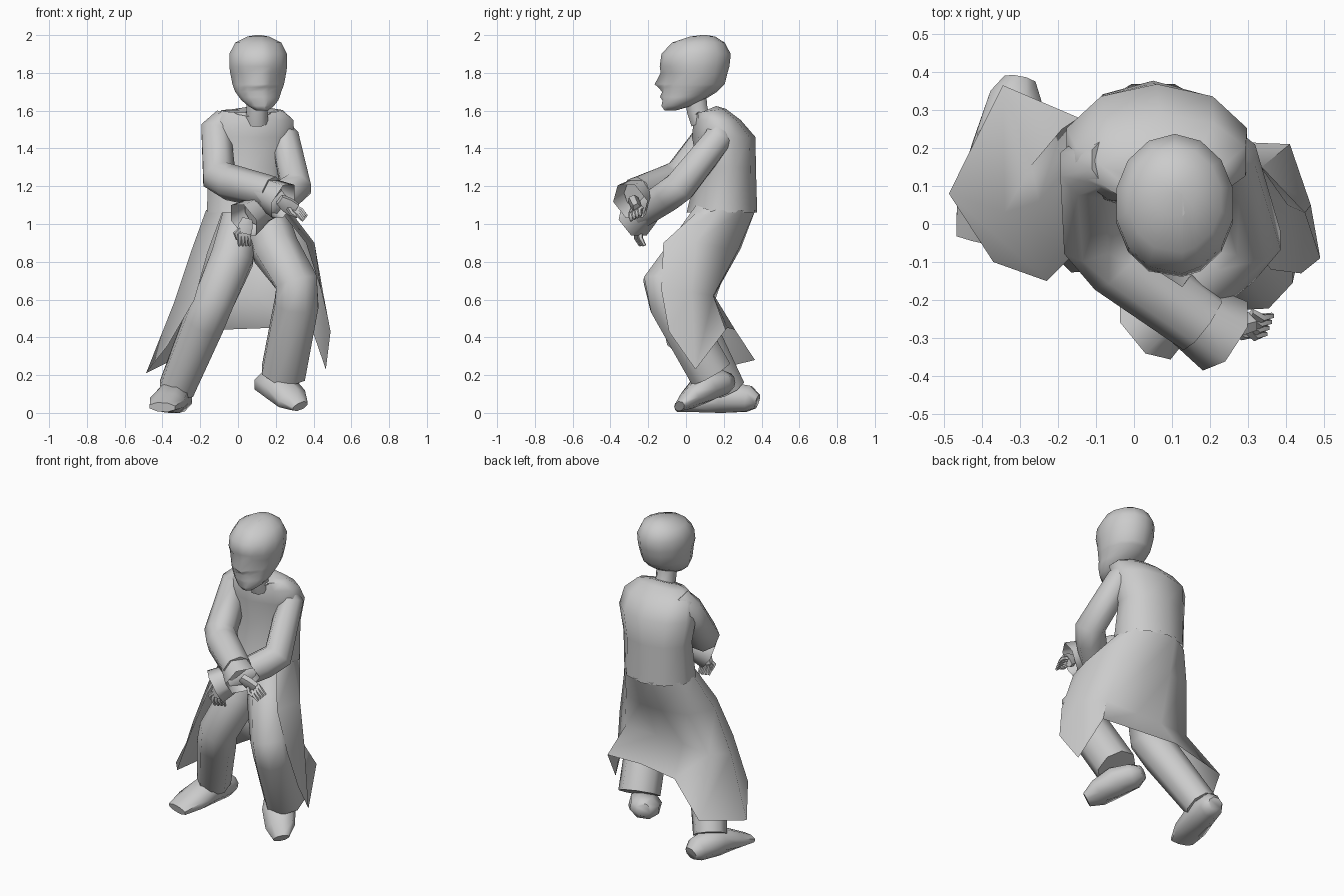
import bpy, math
from mathutils import Vector as V


def loft(name, rows, closed=True, caps=(True, True), angle=60):
    n = len(rows[0])
    verts = [tuple(p) for r in rows for p in r]
    faces = []
    for i in range(len(rows) - 1):
        for j in range(n if closed else n - 1):
            k = (j + 1) % n
            faces.append((i * n + j, i * n + k, (i + 1) * n + k, (i + 1) * n + j))
    if closed and caps[0]:
        faces.append(tuple(reversed(range(n))))
    if closed and caps[1]:
        faces.append(tuple(range((len(rows) - 1) * n, len(rows) * n)))
    me = bpy.data.meshes.new(name)
    me.from_pydata(verts, [], faces)
    ob = bpy.data.objects.new(name, me)
    bpy.context.collection.objects.link(ob)
    bpy.ops.object.select_all(action='DESELECT')
    ob.select_set(True)
    bpy.context.view_layer.objects.active = ob
    bpy.ops.object.mode_set(mode='EDIT')
    bpy.ops.mesh.select_all(action='SELECT')
    bpy.ops.mesh.normals_make_consistent(inside=False)
    bpy.ops.object.mode_set(mode='OBJECT')
    bpy.ops.object.shade_smooth_by_angle(angle=math.radians(angle))
    return ob


def tube(name, pts, radii, sides=8, caps=(True, True)):
    """Tube along a path; each radius is a number or (width, height)."""
    pts = [V(p) for p in pts]
    rows = []
    for i, p in enumerate(pts):
        d = V((0, 0, 0))
        if i > 0:
            d += (p - pts[i - 1]).normalized()
        if i < len(pts) - 1:
            d += (pts[i + 1] - p).normalized()
        d.normalize()
        u = V((1, 0, 0))
        u = (u - d * u.dot(d)).normalized()
        v = d.cross(u)
        r = radii[i]
        w, h = r if isinstance(r, tuple) else (r, r)
        a = [2 * math.pi * (k + .5) / sides for k in range(sides)]
        rows.append([p + u * w * math.cos(t) + v * h * math.sin(t) for t in a])
    return loft(name, rows, caps=caps)


def ring(cx, cy, z, rx, ry, sides=12, tilt=0):
    """Ellipse; tilt raises the back relative to the front."""
    a = [2 * math.pi * (k + .5) / sides for k in range(sides)]
    return [(cx + rx * math.cos(t), cy + ry * math.sin(t), z + tilt * math.sin(t)) for t in a]


# Head: (z, half width, front y, back y, push of middle column, push of eye columns)
head = [(1.602, .035, -.115, -.05, 0, 0), (1.625, .07, -.13, .03, 0, 0),
        (1.655, .1, -.13, .09, .006, 0), (1.672, .11, -.13, .12, -.008, 0),
        (1.70, .125, -.13, .165, .004, 0), (1.725, .135, -.13, .19, -.02, 0),
        (1.74, .14, -.13, .205, -.036, 0), (1.80, .152, -.13, .22, -.004, .016),
        (1.835, .157, -.143, .23, .004, 0), (1.90, .157, -.13, .237, 0, 0),
        (1.96, .125, -.075, .205, 0, 0), (1.992, .06, .02, .155, 0, 0), (2.0, .015, .08, .11, 0, 0)]
rows = []
for z, rx, f, b, nose, eye in head:
    r = ring(.107 + .02 * max(0, (1.7 - z) / .1), (f + b) / 2, z, rx, (b - f) / 2, 14)
    for k, dy in ((9, eye), (10, nose), (11, eye)):
        x, y, zz = r[k]
        r[k] = (x + .02 * (k == 10), y + dy, zz)
    rows.append(r)
loft("head", rows, angle=70)
tube("neck", [(.1, .085, 1.54), (.1, .06, 1.6), (.1, .05, 1.68)], [.065, .06, .062])

# Coat body: (centre x, centre y, z, half width, half depth, sides, tilt)
torso = [(.05, .19, 1.06, .225, .187, 10), (.05, .215, 1.3, .22, .155, 10),
         (.06, .2, 1.46, .25, .168, 10), (.07, .165, 1.55, .235, .125, 10),
         (.075, .13, 1.6, .17, .08, 10, .01), (.095, .09, 1.595, .085, .07, 10, .03)]
loft("coat_body", [ring(*s) for s in torso], caps=(False, True))

# Coat skirt: open at the front, rows run right front, back, left front
waist = [(.05 + .222 * math.cos(math.radians(t)), .19 + .184 * math.sin(math.radians(t)), 1.075)
         for t in (235, 190, 150, 105, 75, 35, -5, -40)]
skirt = [
    waist,
    [(-.16, -.08, .85), (-.25, .06, .85), (-.19, .25, .87), (-.03, .29, .87),
     (.13, .28, .87), (.27, .22, .87), (.405, .05, .9), (.36, -.12, .9)],
    [(-.23, -.15, .6), (-.34, .03, .58), (-.27, .155, .6), (-.08, .15, .62),
     (.1, .145, .62), (.33, .145, .62), (.45, .03, .64), (.44, -.13, .65)],
    [(-.37, -.1, .36), (-.487, .08, .21), (-.345, .365, .28), (-.1, .26, .44),
     (.17, .22, .45), (.41, .21, .44), (.465, .05, .23), (.49, -.09, .43)]]
loft("coat_skirt", skirt, closed=False)

# Sleeves with flared cuffs
tube("right_sleeve", [(-.06, .16, 1.555), (-.115, .145, 1.49), (-.1, -.03, 1.25), (-.04, -.1, 1.22),
                      (.18, -.26, 1.165)], [.07, .09, .097, .097, .088])
tube("right_cuff", [(.13, -.225, 1.175), (.24, -.295, 1.12)], [.085, .108], 6, caps=(False, False))
tube("left_sleeve", [(.2, .18, 1.53), (.25, .17, 1.45), (.305, -.03, 1.2), (.25, -.09, 1.155),
                     (.09, -.23, 1.06)], [.06, .08, .09, .09, .08])
tube("left_cuff", [(.12, -.2, 1.08), (.03, -.275, 1.02)], [.08, .105], 6, caps=(False, False))


# Hands: a palm and bent fingers
def hand(name, wrist, palm, tip, spread):
    w, p, t, s = V(wrist), V(palm), V(tip), V(spread)
    tube(name + "_palm", [w, (w + p) / 2, p], [.03, (.045, .03), (.045, .026)], 6)
    for k in range(4):
        o = s * (k - 1.5)
        mid = p.lerp(t, .5) + o + V((0, -.012, .008))
        tube(name + "_finger", [p + o * .8, mid, t + o], [.014, .013, .008], 5)
    tube(name + "_thumb", [w.lerp(p, .4), p - s * 2.4, t.lerp(p, .5) - s * 2], [.014, .013, .008], 5)


hand("right_hand", (.22, -.28, 1.13), (.3, -.255, 1.075), (.355, -.265, 1.03), (.006, .016, .008))
hand("left_hand", (.05, -.25, 1.03), (.03, -.25, .95), (.035, -.23, .885), (.018, .008, 0))

# Trouser legs
tube("right_leg", [(.02, .14, 1.03), (-.03, .06, .82), (-.125, -.02, .6), (-.18, .04, .48), (-.325, .22, .13)],
     [.11, .12, .115, .115, .1])
tube("left_leg", [(.15, .14, 1.03), (.2, .03, .86), (.31, -.115, .69), (.31, -.08, .58), (.24, .13, .21)],
     [.12, .13, .12, .125, .125])

# Shoes: right flat on the ground, left with the heel raised
tube("right_shoe", [(-.3, .378, .06), (-.31, .33, .075), (-.345, .19, .085), (-.375, .06, .055), (-.4, -.045, .03)],
     [(.045, .04), (.075, .075), (.09, .092), (.1, .055), (.075, .026)])
tube("left_shoe", [(.135, .24, .17), (.16, .19, .16), (.22, .1, .135), (.285, .02, .075), (.33, -.035, .035)],
     [(.045, .04), (.09, .07), (.1, .085), (.09, .055), (.05, .025)])
